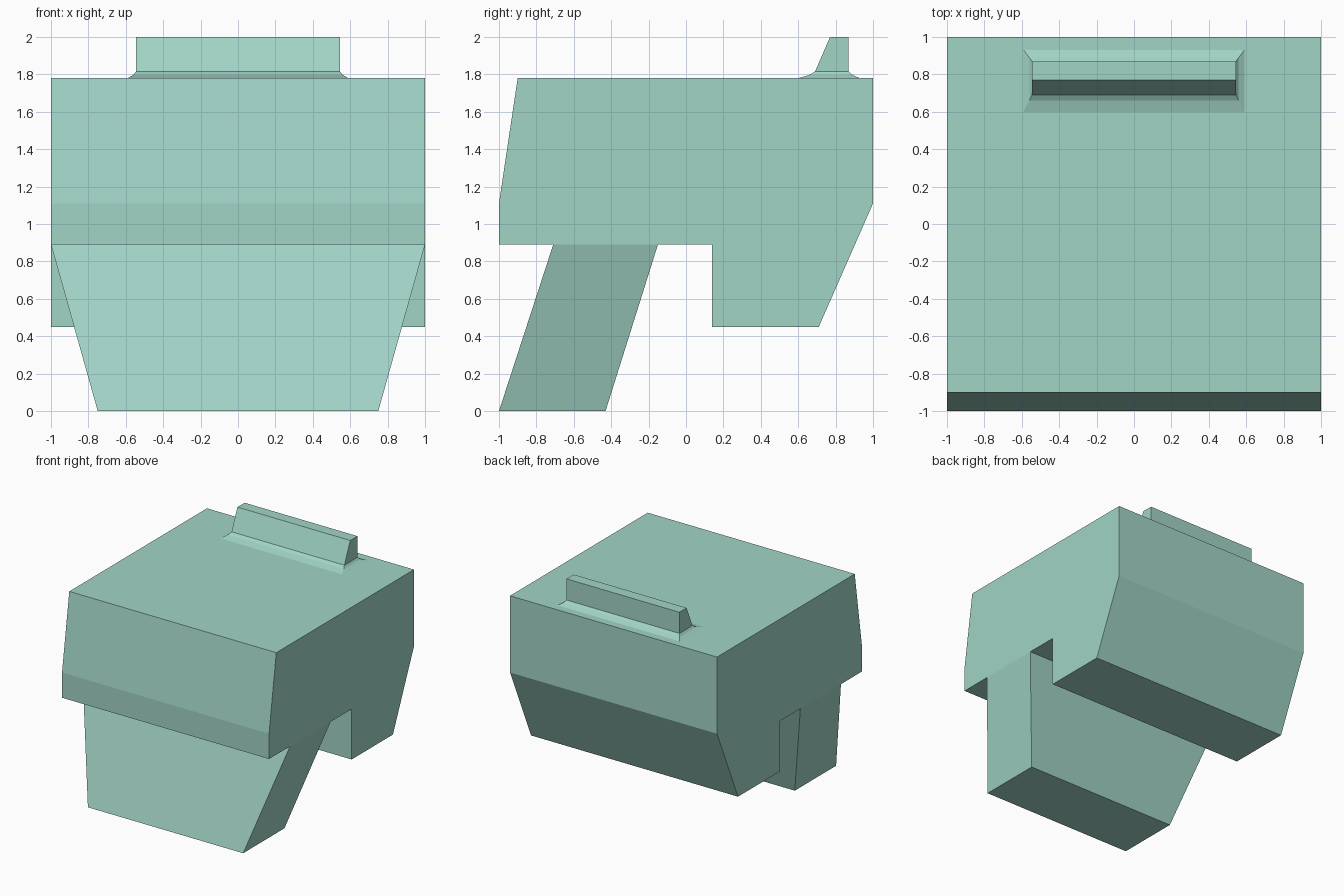
import bpy
import bmesh

if "Cube" in bpy.data.objects:
    bpy.data.objects.remove(bpy.data.objects["Cube"])


def loft(name, rings):
    """Bridge matching rings of points and cap both ends with flat faces."""
    bm = bmesh.new()
    loops = [[bm.verts.new(p) for p in ring] for ring in rings]
    n = len(loops[0])
    for a, b in zip(loops, loops[1:]):
        for i in range(n):
            j = (i + 1) % n
            bm.faces.new((a[i], a[j], b[j], b[i]))
    bm.faces.new(loops[0])
    bm.faces.new(loops[-1])
    bmesh.ops.recalc_face_normals(bm, faces=bm.faces[:])
    mesh = bpy.data.meshes.new(name)
    bm.to_mesh(mesh)
    bm.free()
    obj = bpy.data.objects.new(name, mesh)
    bpy.context.collection.objects.link(obj)
    mat = bpy.data.materials.get("pale_green") or bpy.data.materials.new("pale_green")
    mat.diffuse_color = (0.36, 0.66, 0.57, 1)
    mat.use_nodes = True
    mat.node_tree.nodes["Principled BSDF"].inputs["Base Color"].default_value = mat.diffuse_color
    mesh.materials.append(mat)
    return obj


def rect(half_x, y0, y1, z):
    """Horizontal rectangle centred on x."""
    return [(-half_x, y0, z), (half_x, y0, z), (half_x, y1, z), (-half_x, y1, z)]


# Main body with the lower rear block, one side profile across the full width
profile = [(-0.90, 1.78), (1.0, 1.78), (1.0, 1.11), (0.71, 0.45),
           (0.14, 0.45), (0.14, 0.89), (-1.0, 0.89), (-1.0, 1.11)]
loft("body", [[(x, y, z) for y, z in profile] for x in (-1, 1)])

# Forward-slanting leg that narrows towards the ground
loft("front_leg", [rect(0.75, -1.0, -0.43, 0), rect(1.0, -0.71, -0.15, 0.89)])

# Upright ridge on top, flared at its foot
loft("top_ridge", [rect(0.59, 0.60, 0.93, 1.78), rect(0.56, 0.66, 0.89, 1.797),
                   rect(0.545, 0.69, 0.87, 1.815), rect(0.545, 0.77, 0.87, 2.0)])
